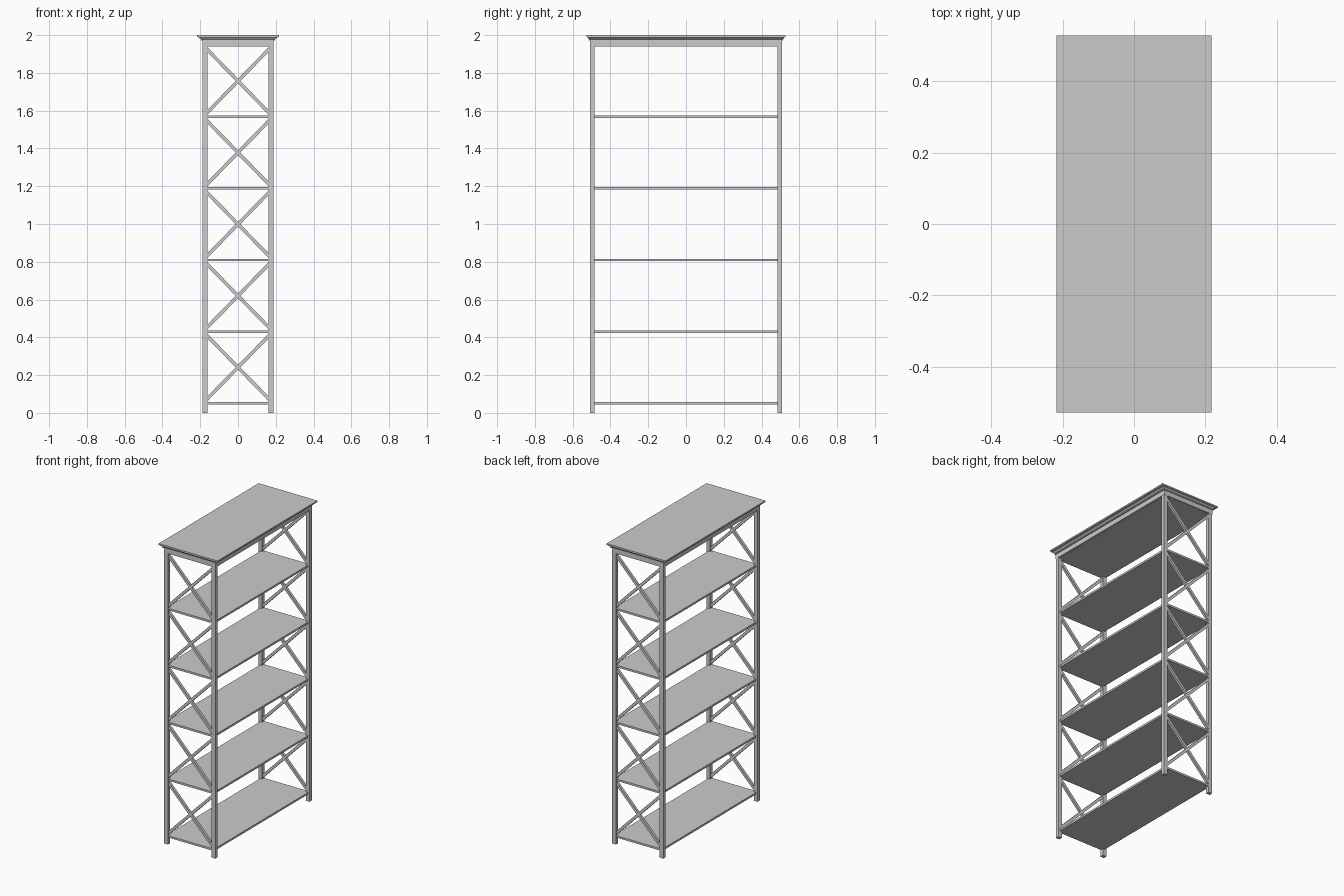
import bpy, bmesh, math

if "Cube" in bpy.data.objects:
    bpy.data.objects.remove(bpy.data.objects["Cube"])

PX, PY = 0.175, 0.496      # post centres
STEP, Z0 = 0.379, 0.045    # shelf spacing, underside of lowest shelf


def box(name, loc, size, rot_y=0.0):
    bpy.ops.mesh.primitive_cube_add(size=1, location=loc)
    o = bpy.context.object
    o.name = name
    o.scale = size
    o.rotation_euler = (0, rot_y, 0)
    return o


# corner posts
for sx in (-1, 1):
    for sy in (-1, 1):
        box("corner_post", (sx * PX, sy * PY, 0.975), (0.027, 0.024, 1.95))

# shelves, each with a rail at both ends between the posts
for i in range(6):
    z = Z0 + i * STEP + 0.0065
    box("shelf", (0, 0, z), (0.352, 0.976, 0.013))
    for sy in (-1, 1):
        box("end_rail", (0, sy * PY, z), (0.33, 0.016, 0.013))

# crossed braces on both ends
for i in range(5):
    z = Z0 + i * STEP + 0.196
    for sy in (-1, 1):
        for s in (-1, 1):
            box("cross_brace", (0, sy * PY, z), (0.472, 0.016, 0.018), s * math.radians(45.7))

# stepped crown: rectangular rings given as (overhang, height)
profile = [(0.0, 1.941), (0.0, 1.972), (0.007, 1.972), (0.007, 1.978),
           (0.018, 1.987), (0.024, 1.987), (0.024, 1.991), (0.028, 1.991), (0.028, 2.0)]
bm = bmesh.new()
rings = []
for d, z in profile:
    x, y = 0.189 + d, 0.499 + d
    y = 0.509 + d * 0.64
    rings.append([bm.verts.new((a * x, b * y, z)) for a, b in ((-1, -1), (1, -1), (1, 1), (-1, 1))])
for lo, hi in zip(rings, rings[1:]):
    for k in range(4):
        bm.faces.new((lo[k], lo[(k + 1) % 4], hi[(k + 1) % 4], hi[k]))
bm.faces.new(rings[0][::-1])
bm.faces.new(rings[-1])
mesh = bpy.data.meshes.new("crown_top")
bm.to_mesh(mesh)
bm.free()
bpy.context.collection.objects.link(bpy.data.objects.new("crown_top", mesh))
